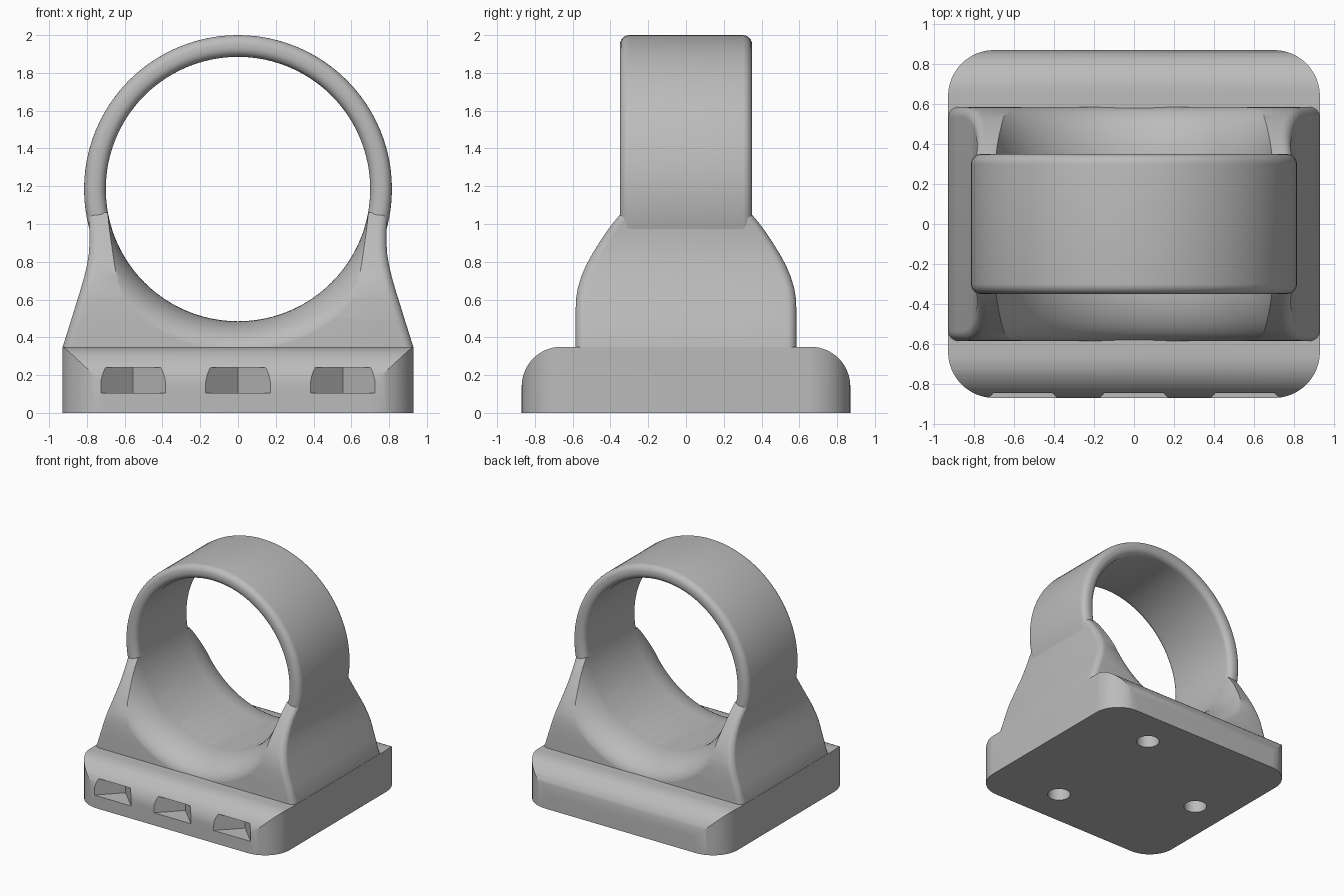
import bpy, bmesh, math
from mathutils import Matrix, Vector

cube = bpy.data.objects.get("Cube")
if cube:
    bpy.data.objects.remove(cube, do_unlink=True)

grey = bpy.data.materials.new("plain_grey")
grey.use_nodes = True
COLOR = (0.5, 0.5, 0.5, 1)
grey.diffuse_color = COLOR
grey.node_tree.nodes["Principled BSDF"].inputs["Base Color"].default_value = COLOR

RING_Z, HOLE_R, RING_R = 1.185, 0.70, 0.815


def finish(name, bm):
    bmesh.ops.recalc_face_normals(bm, faces=bm.faces)
    mesh = bpy.data.meshes.new(name)
    bm.to_mesh(mesh)
    bm.free()
    obj = bpy.data.objects.new(name, mesh)
    mesh.materials.append(grey)
    bpy.context.collection.objects.link(obj)
    return obj


def loft(name, loops, cap=True, closed=False):
    """Skin a list of equal-length closed loops."""
    bm = bmesh.new()
    rows = [[bm.verts.new(p) for p in loop] for loop in loops]
    n = len(rows[0])
    pairs = list(zip(rows, rows[1:])) + ([(rows[-1], rows[0])] if closed else [])
    for a, b in pairs:
        for i in range(n):
            j = (i + 1) % n
            bm.faces.new((a[i], a[j], b[j], b[i]))
    if cap and not closed:
        bm.faces.new(rows[0])
        bm.faces.new(rows[-1])
    return finish(name, bm)


def arc(cx, cy, r, start, end, steps):
    return [(cx + r * math.cos(math.radians(start + (end - start) * i / steps)),
             cy + r * math.sin(math.radians(start + (end - start) * i / steps)))
            for i in range(steps + 1)]


def rounded_rect(hx, hy, r, steps=8):
    pts = []
    for k, (sx, sy) in enumerate(((1, 1), (-1, 1), (-1, -1), (1, -1))):
        pts += arc(sx * (hx - r), sy * (hy - r), r, 90 * k, 90 * k + 90, steps)
    return pts


def revolve(name, profile, closed, steps=96):
    """Turn (radius, y) points around the ring axis."""
    loops = []
    for r, y in profile:
        loops.append([(r * math.cos(2 * math.pi * i / steps), y,
                       RING_Z + r * math.sin(2 * math.pi * i / steps))
                      for i in range(steps)])
    return loft(name, loops, closed=closed)


def boolean(obj, cutter, operation):
    bpy.context.view_layer.objects.active = obj
    mod = obj.modifiers.new(operation, "BOOLEAN")
    mod.operation, mod.object, mod.solver = operation, cutter, "EXACT"
    bpy.ops.object.modifier_apply(modifier=mod.name)
    bpy.data.objects.remove(cutter, do_unlink=True)


def smooth(obj, angle):
    bpy.ops.object.select_all(action="DESELECT")
    obj.select_set(True)
    bpy.context.view_layer.objects.active = obj
    bpy.ops.object.shade_smooth_by_angle(angle=math.radians(angle))


# Base plate: rounded plan crossed with a side profile with round shoulders
plan = rounded_rect(0.93, 0.87, 0.23, 12)
base = loft("base_plate", [[(x, y, z) for x, y in plan] for z in (0, 0.35)])
side = [(0.87, -0.1)] + arc(0.66, 0.14, 0.21, 0, 90, 14)
side += [(-y, z) for y, z in reversed(side)]
boolean(base, loft("shoulder_cutter", [[(x, y, z) for y, z in side] for x in (-1, 1)]),
        "INTERSECT")

# V-shaped pockets along the front
for cx in (-0.555, 0, 0.555):
    wedge = [(cx - 0.202, -0.9), (cx + 0.202, -0.9), (cx, -0.698)]
    boolean(base, loft("pocket_cutter", [[(x, y, z) for x, y in wedge] for z in (0.105, 0.24)]),
            "DIFFERENCE")

# Three blind screw holes underneath
for angle in (60, 180, 300):
    cx, cy = (0.635 * f(math.radians(angle)) for f in (math.cos, math.sin))
    circle = arc(cx, cy, 0.09, 0, 350, 35)
    boolean(base, loft("screw_cutter", [[(x, y, z) for x, y in circle] for z in (-0.1, 0.25)]),
            "DIFFERENCE")
smooth(base, 25)

# Saddle: rounded cross-sections given by height, half width, half depth
sections = [(0.33, 0.928, 0.585), (0.35, 0.928, 0.585), (0.48, 0.887, 0.585),
            (0.6, 0.85, 0.583), (0.66, 0.831, 0.573), (0.72, 0.814, 0.555),
            (0.78, 0.8, 0.53), (0.84, 0.79, 0.497), (0.9, 0.786, 0.46),
            (0.96, 0.786, 0.42), (1.01, 0.79, 0.383), (1.06, 0.797, 0.34)]
saddle = loft("saddle", [[(x, y, z) for x, y in rounded_rect(hx, hy, 0.05)]
                         for z, hx, hy in sections])

# Flared bore through the saddle
flare = [(HOLE_R + 0.17 * (1 - math.cos(math.radians(a))),
          0.3 + 0.286 * math.sin(math.radians(a))) for a in range(0, 91, 6)]
flare.append((flare[-1][0], 0.7))
bore = [(r, -y) for r, y in reversed(flare)] + flare
boolean(saddle, revolve("bore_cutter", bore, False), "DIFFERENCE")
smooth(saddle, 35)

# Ring with softened rims
mid, half = (HOLE_R + RING_R) / 2, (RING_R - HOLE_R) / 2
rim = [(mid + x, y) for x, y in rounded_rect(half, 0.35, 0.05, 6)]
ring = revolve("clamp_ring", rim, True)
smooth(ring, 35)
